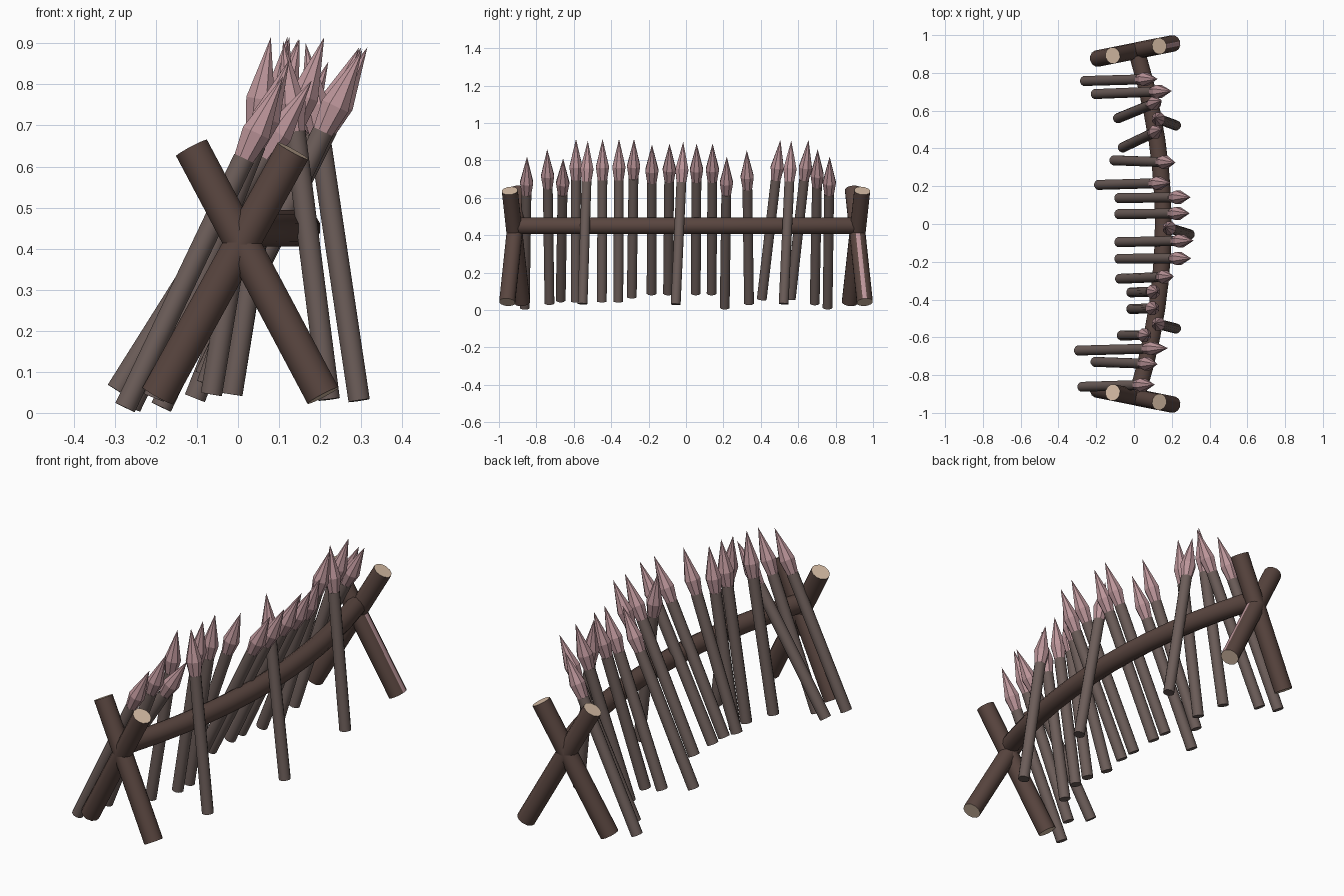
import bpy, bmesh, math
from mathutils import Vector

if "Cube" in bpy.data.objects:
    bpy.data.objects.remove(bpy.data.objects["Cube"])


def material(name, rgb):
    m = bpy.data.materials.new(name)
    m.diffuse_color = (*rgb, 1)
    m.use_nodes = True
    m.node_tree.nodes["Principled BSDF"].inputs["Base Color"].default_value = m.diffuse_color
    return m


LOG = material("log_bark", (0.10, 0.06, 0.05))
STAKE = material("stake_bark", (0.15, 0.11, 0.10))
TIP = material("carved_wood", (0.50, 0.30, 0.32))
CUT = material("cut_end", (0.68, 0.51, 0.38))


def tube(name, points, radii, sides, mat, cap=None, smooth=True, bare=None):
    """Capped tube through points; bare = direction of a stripped strip on the first section."""
    pts = [Vector(p) for p in points]
    bm = bmesh.new()
    rings = []
    for i, (p, r) in enumerate(zip(pts, radii)):
        d = (pts[min(i + 1, len(pts) - 1)] - pts[max(i - 1, 0)]).normalized()
        u = d.cross(Vector((0, 1, 0)) if abs(d.y) < 0.7 else Vector((0, 0, 1))).normalized()
        v = d.cross(u)
        n = 1 if r == 0 else sides
        rings.append([bm.verts.new(p + r * (math.cos(a) * u + math.sin(a) * v))
                      for a in [math.tau * (k + 0.5) / sides for k in range(n)]])
    for i, (a, b) in enumerate(zip(rings, rings[1:])):
        for k in range(sides):
            j = (k + 1) % sides
            f = bm.faces.new((a[k], a[j], b[0]) if len(b) == 1 else (a[k], a[j], b[j], b[k]))
            f.smooth = smooth
            f.normal_update()
            if bare and i == 0 and f.normal.dot(Vector(bare).normalized()) > 0.9:
                f.material_index = 2
    for ring in (rings[0][::-1], rings[-1]):
        if len(ring) > 1:
            bm.faces.new(ring).material_index = 1
    bmesh.ops.recalc_face_normals(bm, faces=bm.faces)
    me = bpy.data.meshes.new(name)
    bm.to_mesh(me)
    bm.free()
    for m in (mat, cap or mat, TIP):
        me.materials.append(m)
    ob = bpy.data.objects.new(name, me)
    bpy.context.collection.objects.link(ob)
    return ob


# Crossed logs at both ends, mirrored in y
for side, s in (("front", -1), ("back", 1)):
    for name, foot, top in (
            ("left_footed", (-0.195, s * 0.876, 0.042), (0.134, s * 0.942, 0.638)),
            ("right_footed", (0.207, s * 0.956, 0.042), (-0.113, s * 0.892, 0.645))):
        mid = Vector(foot).lerp(Vector(top), 0.62)
        strip = (0.9, 0, 0.45) if s == 1 and name == "right_footed" else None
        tube(f"{side}_cross_log_{name}", [foot, mid, top], [0.044] * 3, 12, LOG, CUT, bare=strip)

# Bowed rail between the crosses
ys = [-0.89 + 1.78 * i / 12 for i in range(13)]
tube("bowed_rail", [(0.155 - 0.17 * y * y, y, 0.45) for y in ys], [0.046] * 13, 12, LOG, CUT)

# Stakes: foot x, y, z and point x, y, z
STAKES = [
    (-.275, -.862, .013, .11, -.85, .82),
    (-.205, -.73, .037, .125, -.742, .86),
    (-.295, -.67, .055, .18, -.657, .81),
    (-.065, -.59, .045, .08, -.588, .915),
    (.222, -.553, .033, .11, -.525, .905),
    (-.015, -.45, .045, .12, -.446, .915),
    (-.015, -.362, .045, .125, -.358, .915),
    (-.075, -.29, .07, .21, -.278, .915),
    (-.08, -.184, .09, .303, -.182, .885),
    (-.08, -.096, .09, .315, -.088, .89),
    (.295, -.055, .03, .165, -.015, .90),
    (-.08, .052, .09, .295, .057, .89),
    (-.08, .137, .09, .30, .142, .89),
    (-.187, .207, .014, .195, .218, .82),
    (-.105, .337, .036, .22, .325, .855),
    (-.06, .405, .058, .15, .505, .91),
    (.222, .522, .033, .11, .563, .905),
    (-.085, .56, .06, .147, .655, .91),
    (-.205, .688, .037, .20, .704, .86),
    (-.262, .757, .014, .125, .768, .82),
]
for i, c in enumerate(STAKES, 1):
    foot, point = Vector(c[:3]), Vector(c[3:])
    d = (point - foot).normalized()
    neck = point - d * 0.222
    tube(f"stake_shaft_{i}", [foot, neck], [0.027] * 2, 12, STAKE)
    # Carved spear-shaped tip: flared collar then a point
    tube(f"stake_tip_{i}", [neck, point - d * 0.153, point], [0.027, 0.038, 0], 8, TIP, smooth=False)
